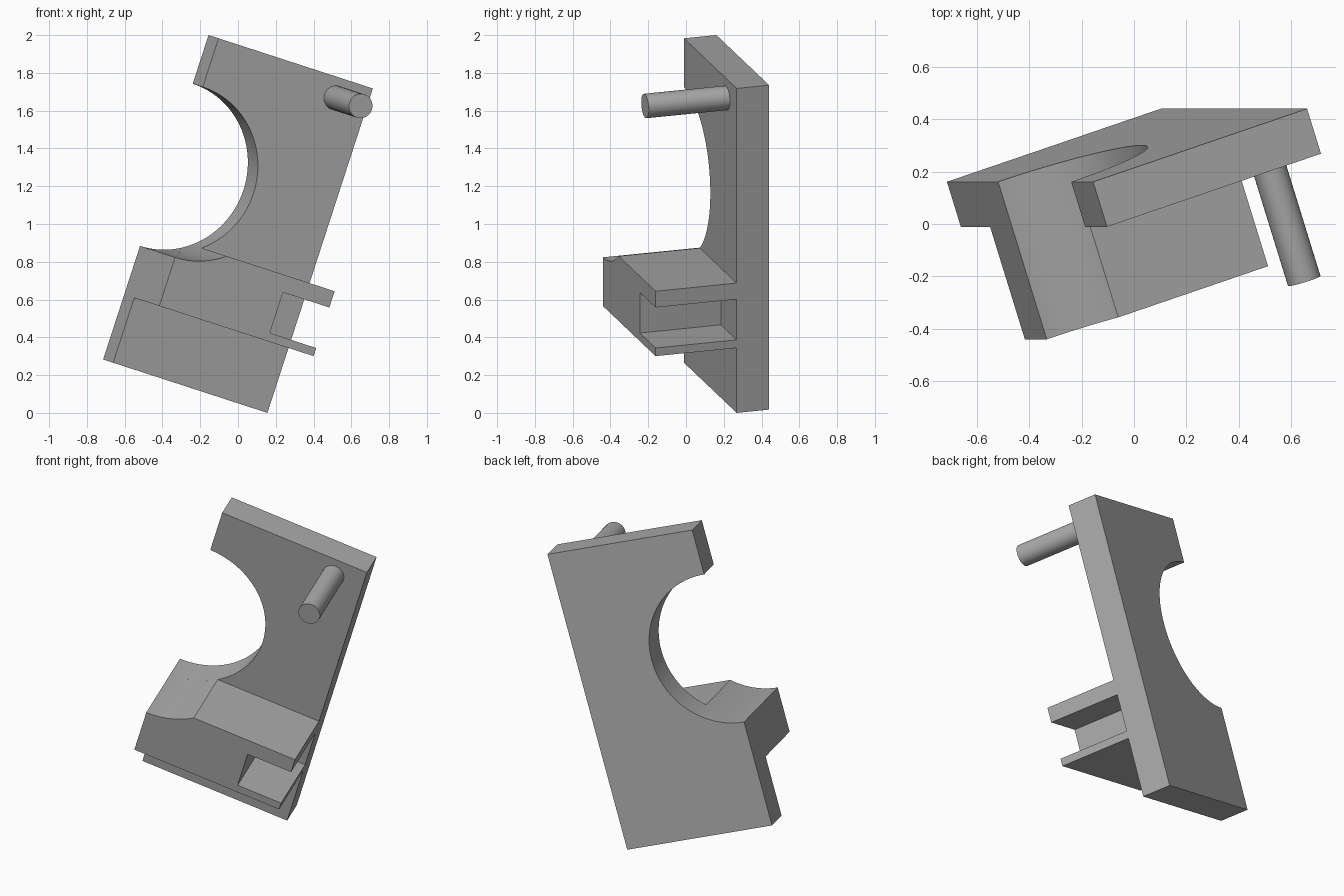
import bpy
import bmesh
from math import radians, sin, cos, asin, degrees
from mathutils import Matrix, Vector

cube = bpy.data.objects.get("Cube")
if cube:
    bpy.data.objects.remove(cube, do_unlink=True)

# Part space: x across the plate, y from front to back, z up the plate
UNIT = 0.1806
TILT = (Matrix.Translation((-0.661, -0.0107, 0.2655))
        @ Matrix.Rotation(radians(18), 4, 'Y')
        @ Matrix.Rotation(radians(18), 4, 'Z')
        @ Matrix.Scale(UNIT, 4))

grey = bpy.data.materials.new("plain grey")
grey.use_nodes = True
colour = (0.40, 0.40, 0.40, 1)
grey.diffuse_color = colour
grey.node_tree.nodes["Principled BSDF"].inputs["Base Color"].default_value = colour


def arc(centre, radius, start, end, steps):
    """Points on an arc, angles in degrees."""
    angles = [radians(start + (end - start) * i / steps) for i in range(steps + 1)]
    return [(centre[0] + radius * cos(t), centre[1] + radius * sin(t)) for t in angles]


def prism(name, profile, front, back):
    """Extrude an x-z profile from front to back and tilt it into place."""
    bm = bmesh.new()
    face = bm.faces.new([bm.verts.new((x, front, z)) for x, z in profile])
    result = bmesh.ops.extrude_face_region(bm, geom=[face])
    moved = [v for v in result["geom"] if isinstance(v, bmesh.types.BMVert)]
    bmesh.ops.translate(bm, verts=moved, vec=Vector((0, back - front, 0)))
    bmesh.ops.recalc_face_normals(bm, faces=bm.faces)
    bm.transform(TILT)
    mesh = bpy.data.meshes.new(name)
    bm.to_mesh(mesh)
    bm.free()
    mesh.materials.append(grey)
    obj = bpy.data.objects.new(name, mesh)
    bpy.context.collection.objects.link(obj)
    bpy.ops.object.select_all(action='DESELECT')
    obj.select_set(True)
    bpy.context.view_layer.objects.active = obj
    bpy.ops.object.shade_smooth_by_angle(angle=radians(30))
    return obj


# Back plate with a half-round notch in its right edge
notch = (0, 6)
prism("back_plate",
      [(0, 0), (5, 0), (5, 10), (0, 10)] + arc(notch, 2.5, 90, -90, 48), 0, 1)

# Front block, hollowed by the same notch and slotted from its left end
meet = degrees(asin(-2 / 2.5))
prism("slotted_block",
      [(0, 2), (5, 2), (5, 2.25), (3.5, 2.25), (3.5, 3.5), (5, 3.5), (5, 4)]
      + arc(notch, 2.5, meet, -90, 12), -2.5, 0)

# Round peg near the upper left corner
prism("round_peg", arc((4, 9.4), 0.36, 0, 350, 35), -2.5, 0)
